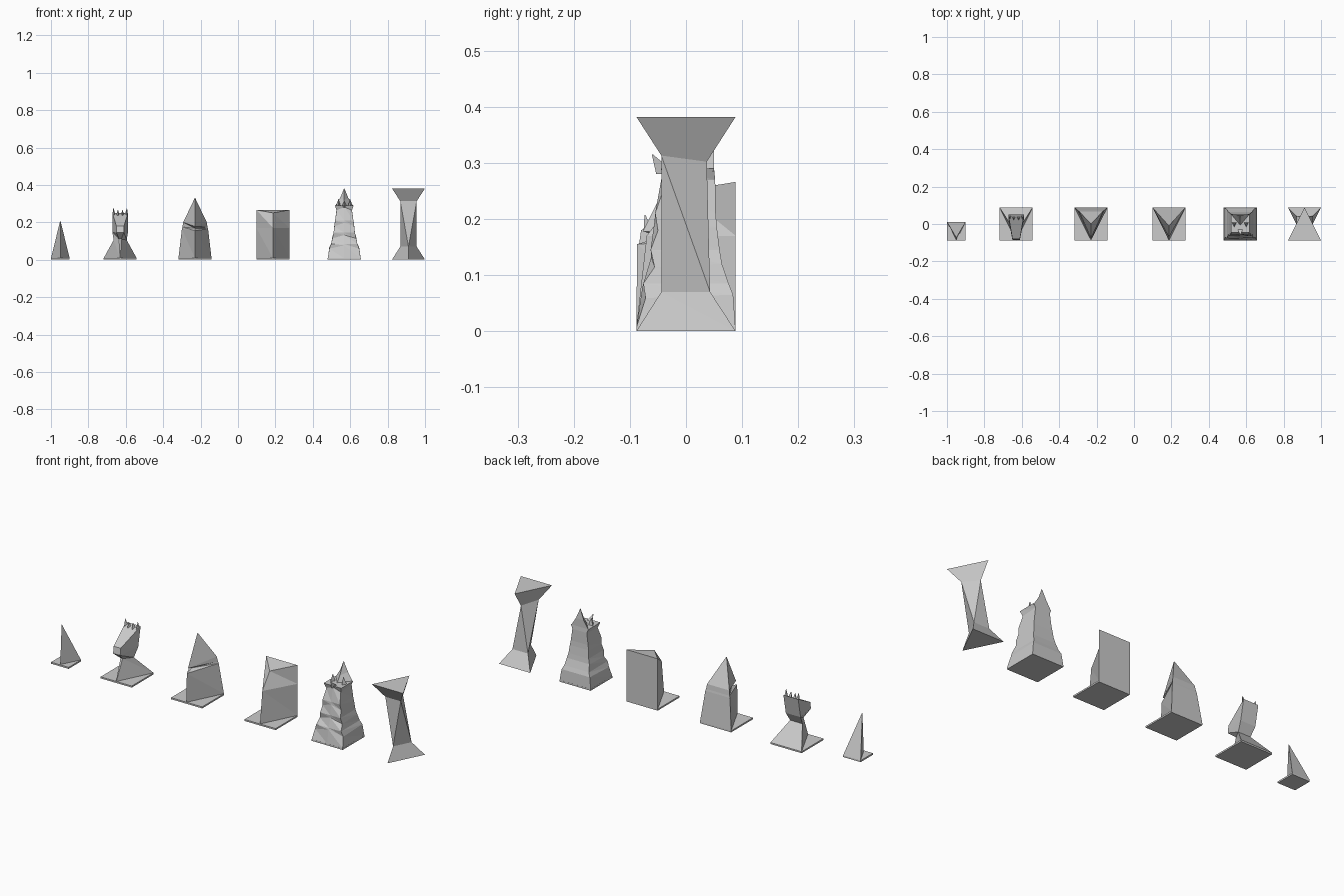
import bpy, bmesh

if "Cube" in bpy.data.objects:
    bpy.data.objects.remove(bpy.data.objects["Cube"])


def finish(name, bm):
    bmesh.ops.recalc_face_normals(bm, faces=bm.faces)
    me = bpy.data.meshes.new(name)
    bm.to_mesh(me)
    bm.free()
    ob = bpy.data.objects.new(name, me)
    bpy.context.collection.objects.link(ob)
    return ob


def loft(name, cx, rings):
    """Join rings of equal point counts with triangles and cap both ends."""
    bm = bmesh.new()
    vs = [[bm.verts.new((cx + x, y, z)) for x, y, z in r] for r in rings]
    n = len(rings[0])
    for b, t in zip(vs, vs[1:]):
        for i in range(n):
            j = (i + 1) % n
            bm.faces.new((b[i], b[j], t[i]))
            bm.faces.new((b[j], t[j], t[i]))
    caps = [bm.faces.new(vs[0]), bm.faces.new(vs[-1])]
    bmesh.ops.triangulate(bm, faces=caps)
    bmesh.ops.remove_doubles(bm, verts=bm.verts, dist=0.0005)
    return finish(name, bm)


def tri(w, back, front, zb, zf=None):
    """Triangle with a wide back edge and a front tip."""
    return [(-w, back, zb), (0, front, zb if zf is None else zf), (w, back, zb)]


def quad(wb, back, zb, wf, front, zf):
    return [(-wb, back, zb), (-wf, front, zf), (wf, front, zf), (wb, back, zb)]


def plate(name, cx, cy, h):
    ring = [(-h, cy + h), (-h, cy - h), (h, cy - h), (h, cy + h)]
    loft(name, cx, [[(x, y, z) for x, y in ring] for z in (0, 0.008)])


def spike(name, cx, x, y, z, r, tip):
    base = [(x - r, y + r, z), (x, y - r, z), (x + r, y + r, z)]
    loft(name, cx, [base, [tip] * 3][:1] + [[(tip[0] + s * 0.001, tip[1] + t * 0.001, tip[2])
         for s, t in ((-1, 1), (0, -1), (1, 1))]])


Z0 = 0.008
H = 0.0885

# smallest piece: three sided spire
plate("small_spire_plate", -0.95, -0.0385, 0.05)
loft("small_spire", -0.95, [tri(0.05, 0.0115, -0.085, Z0), tri(0.001, -0.072, -0.074, 0.207)])

# leaning piece: flared foot, thin waist and forward head
cx = -0.63
plate("leaning_plate", cx, 0, H)
loft("leaning_body", cx, [
    quad(H, H, Z0, 0.001, -H, Z0),
    quad(0.035, 0.005, 0.105, 0.006, -0.045, 0.11),
    quad(0.042, 0.03, 0.15, 0.02, -0.085, 0.145),
    quad(0.042, 0.05, 0.25, 0.02, -0.08, 0.18)])
for s in (-1, 1):
    spike("leaning_ear", cx, s * 0.033, 0.035, 0.236, 0.009, (s * 0.036, 0.035, 0.275))
    spike("leaning_crest", cx, s * 0.013, 0.03, 0.236, 0.01, (s * 0.012, 0.03, 0.265))

# pointed piece with a slit in the front edge
cx = -0.23
plate("slit_plate", cx, 0, H)
loft("slit_body", cx, [
    tri(H, H, -H, Z0),
    tri(0.07, 0.072, -0.087, 0.165, 0.155),
    tri(0.067, 0.07, -0.045, 0.175, 0.168),
    tri(0.063, 0.067, -0.077, 0.2, 0.178),
    tri(0.001, 0.001, -0.001, 0.33)])

# tower piece: flat back wall and front edge bending back at the top
cx = 0.187
plate("tower_plate", cx, 0, H)
loft("tower_body", cx, [
    tri(H, H, -H, Z0),
    tri(H, H, -0.07, 0.17),
    tri(H, H, -0.01, 0.266, 0.25)])

# crowned piece: stacked uneven tiers with a smooth concave back
cx = 0.568
plate("crowned_plate", cx, 0, H)
profile = [(Z0, 0.088, 0.088, -0.088), (0.065, 0.080, 0.084, -0.072),
           (0.085, 0.070, 0.076, -0.076), (0.120, 0.064, 0.064, -0.056),
           (0.145, 0.057, 0.060, -0.063), (0.185, 0.053, 0.055, -0.050),
           (0.210, 0.049, 0.053, -0.055), (0.270, 0.041, 0.052, -0.036),
           (0.290, 0.050, 0.050, -0.045)]
tiers = []
for k, (z, w, yb, yf) in enumerate(profile):
    lift = 0.012 * (k % 2) if k else 0
    tiers.append([(-w, yb, z), (-w, yf, z - lift / 2), (0, yf - 0.006 * (k % 2), z + lift),
                  (w, yf, z - lift / 2), (w, yb, z), (0, yb, z)])
loft("crowned_body", cx, tiers)
loft("crown_peak", cx, [
    [(-0.05, 0.05, 0.285), (0, -0.01, 0.285), (0.05, 0.05, 0.285)],
    [(-0.022, 0.05, 0.33), (0, 0.015, 0.32), (0.022, 0.05, 0.33)],
    tri(0.001, 0.046, 0.044, 0.381)])
for s in (-1, 1):
    spike("crown_side_point", cx, s * 0.033, -0.005, 0.282, 0.014, (s * 0.03, 0.0, 0.325))
spike("crown_front_point", cx, 0, -0.035, 0.28, 0.018, (0, -0.06, 0.315))

# tallest piece: opposed triangles joined by a twisting neck
N = 0.044
loft("hourglass", 0.9115, [
    tri(H, H, -H, 0),
    tri(N, 0.043, -N, 0.07),
    [(-N, -N, 0.313), (N, -N, 0.313), (0, 0.037, 0.302)],
    [(-H, -H, 0.382), (H, -H, 0.382), (0, H, 0.382)]])
